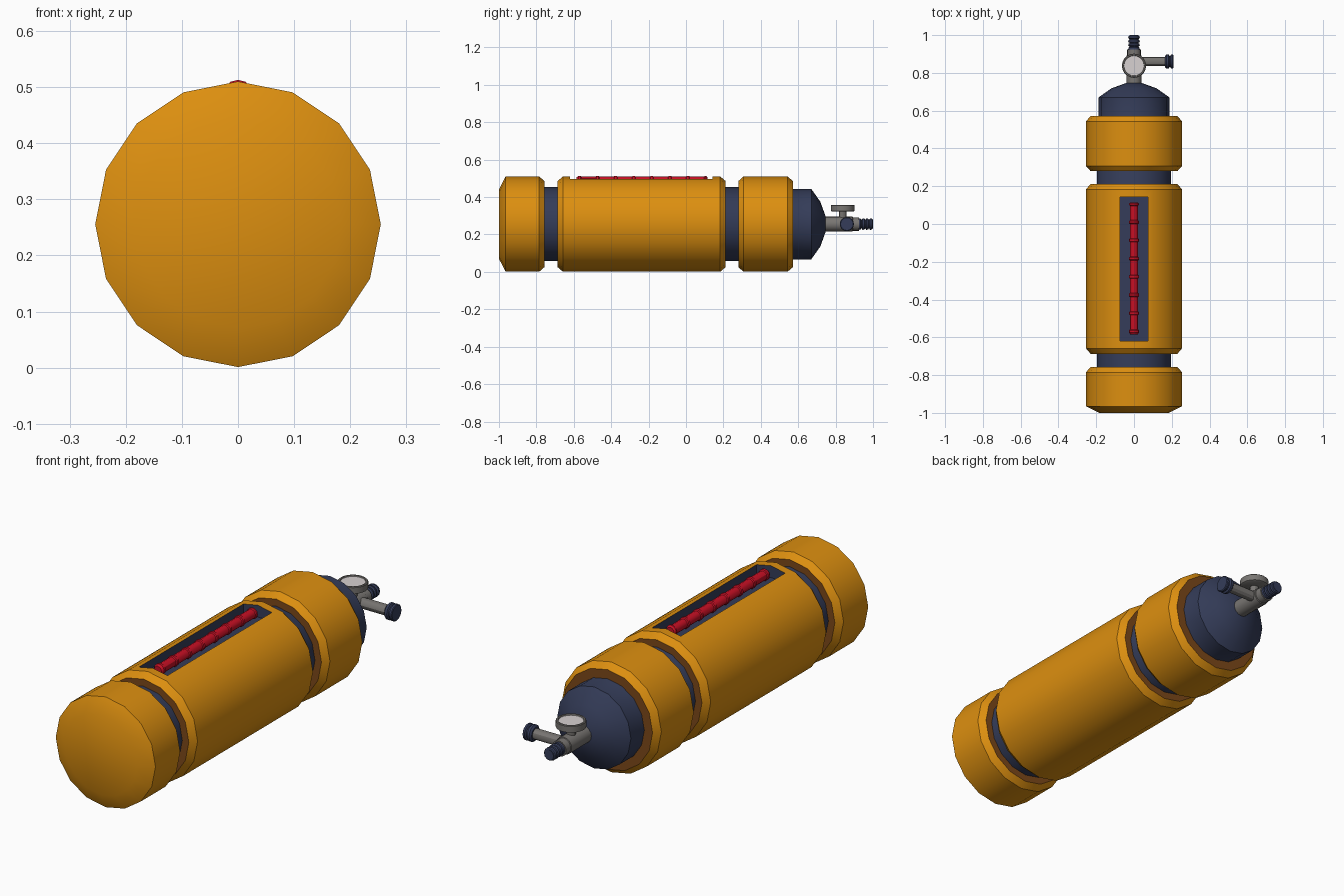
import bpy, bmesh, math
from mathutils import Matrix, Vector

if "Cube" in bpy.data.objects:
    bpy.data.objects.remove(bpy.data.objects["Cube"])


def material(name, r, g, b):
    m = bpy.data.materials.new(name)
    m.diffuse_color = (r, g, b, 1)
    m.use_nodes = True
    m.node_tree.nodes["Principled BSDF"].inputs["Base Color"].default_value = m.diffuse_color
    return m


ORANGE = material("orange paint", 0.72, 0.275, 0.005)
BROWN = material("brown rim", 0.2, 0.065, 0.01)
NAVY = material("navy", 0.035, 0.046, 0.1)
RED = material("red", 0.58, 0.005, 0.018)
GREY = material("grey metal", 0.19, 0.18, 0.17)
WHITE = material("dial white", 0.68, 0.64, 0.64)

CZ = 0.2555   # height of the long axis
R = 0.2545    # outer radius of the padded sections
TURN = {"X": Matrix.Rotation(math.pi / 2, 4, "Y"),
        "Y": Matrix.Rotation(-math.pi / 2, 4, "X"),
        "Z": Matrix.Identity(4)}


def smooth(ob):
    bpy.ops.object.select_all(action="DESELECT")
    ob.select_set(True)
    bpy.context.view_layer.objects.active = ob
    bpy.ops.object.shade_smooth_by_angle(angle=math.radians(30))


def lathe(name, profile, mats, axis="Y", origin=(0, 0, CZ), sides=16, bands=None):
    """Turn (position, radius) pairs around an axis and close both ends.
    bands: material index of start cap, each band, end cap."""
    bm = bmesh.new()
    rings = []
    for h, r in profile:
        rings.append([bm.verts.new((r * math.cos(a), r * math.sin(a), h))
                      for a in (2 * math.pi * k / sides for k in range(sides))])
    bands = bands or [0] * (len(profile) + 1)
    bm.faces.new(rings[0][::-1]).material_index = bands[0]
    for i in range(len(rings) - 1):
        lo, hi = rings[i], rings[i + 1]
        for k in range(sides):
            n = (k + 1) % sides
            bm.faces.new((lo[k], lo[n], hi[n], hi[k])).material_index = bands[i + 1]
    bm.faces.new(rings[-1]).material_index = bands[-1]
    bm.transform(Matrix.Translation(Vector(origin)) @ TURN[axis])
    bmesh.ops.recalc_face_normals(bm, faces=bm.faces)
    me = bpy.data.meshes.new(name)
    bm.to_mesh(me)
    bm.free()
    for m in mats:
        me.materials.append(m)
    ob = bpy.data.objects.new(name, me)
    bpy.context.collection.objects.link(ob)
    smooth(ob)
    return ob


# Inner tank with a domed shoulder
lathe("tank", [(-0.95, 0.197), (0.5, 0.197), (0.52, 0.188), (0.67, 0.188),
               (0.718, 0.12), (0.747, 0.04)], [NAVY])

# Padded sections with chamfered ends and brown inner rims
lathe("front_cap", [(-1.0, 0.185), (-0.965, R), (-0.785, R), (-0.757, 0.23)],
      [ORANGE, BROWN], bands=[0, 0, 0, 0, 1])
lathe("back_section", [(0.28, 0.23), (0.307, R), (0.543, R), (0.572, 0.23)],
      [ORANGE, BROWN], bands=[1, 0, 0, 0, 1])
body = lathe("middle_section", [(-0.687, 0.23), (-0.658, R), (0.183, R), (0.212, 0.23)],
             [ORANGE, BROWN, NAVY], bands=[1, 0, 0, 0, 1])

# Slot cut in the top of the middle section
bpy.ops.mesh.primitive_cube_add(size=1, location=(0, -0.238, 0.555))
cutter = bpy.context.object
cutter.name = "slot_cutter"
cutter.scale = (0.146, 0.762, 0.2)
cutter.hide_render = True
for m in (ORANGE, BROWN, NAVY):
    cutter.data.materials.append(m)
for p in cutter.data.polygons:
    p.material_index = 2
bpy.context.view_layer.objects.active = body
mod = body.modifiers.new("slot", "BOOLEAN")
mod.operation = "DIFFERENCE"
mod.solver = "EXACT"
mod.object = cutter
bpy.ops.object.modifier_apply(modifier="slot")
bpy.data.objects.remove(cutter)
smooth(body)

# Red segmented rod lying in the slot
rod = [(-0.585, 0.019)]
for i in range(7):
    y = -0.575 + i * 0.0965
    rod += [(y, 0.026), (y + 0.012, 0.026), (y + 0.016, 0.022), (y + 0.0925, 0.022)]
rod += [(0.1005, 0.026), (0.108, 0.026), (0.115, 0.019)]
lathe("red_rod", rod, [RED], origin=(0, 0, 0.487), sides=12)

# Valve body, side arm and knob
lathe("valve_body", [(0.73, 0.04), (0.89, 0.04), (0.892, 0.036), (0.925, 0.036)], [GREY])
lathe("side_arm", [(0, 0.024), (0.17, 0.024)], [GREY], "X", (0, 0.86, CZ), 12)
lathe("side_knob", [(0.165, 0.03), (0.172, 0.038), (0.183, 0.038), (0.187, 0.03),
                    (0.192, 0.03), (0.196, 0.038), (0.205, 0.038), (0.208, 0.034)],
      [NAVY], "X", (0, 0.86, CZ))

# Ribbed hose fitting
barb = []
for i in range(4):
    y = 0.92 + i * 0.02
    barb += [(y, 0.024), (y + 0.004, 0.031), (y + 0.014, 0.029), (y + 0.017, 0.024)]
barb.append((1.0, 0.024))
lathe("hose_fitting", barb, [NAVY], sides=12)

# Pressure gauge with a pale dial
lathe("gauge_stem", [(0.27, 0.02), (0.325, 0.02)], [GREY], "Z", (0, 0.838, 0), 12)
lathe("gauge_case", [(0.322, 0.056), (0.326, 0.064), (0.354, 0.064), (0.357, 0.061),
                     (0.357, 0.055), (0.352, 0.053)],
      [GREY, WHITE], "Z", (0, 0.838, 0), 20, bands=[0, 0, 0, 0, 0, 0, 1])
